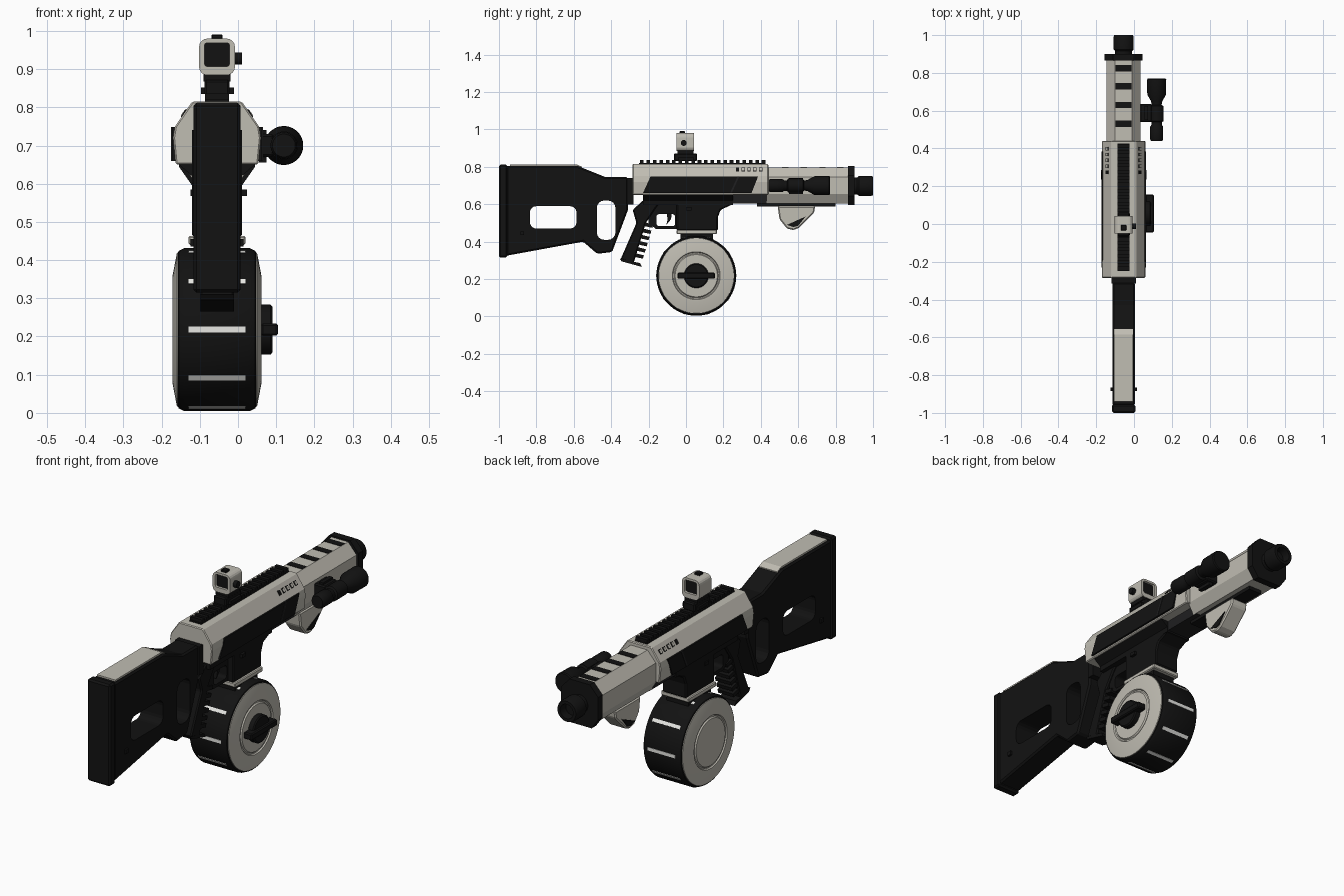
import bpy, bmesh, math
from mathutils import Vector

if "Cube" in bpy.data.objects:
    bpy.data.objects.remove(bpy.data.objects["Cube"])

CX = -0.055  # centre plane of the main body


def material(name, rgb):
    m = bpy.data.materials.new(name)
    m.use_nodes = True
    m.diffuse_color = (*rgb, 1)
    b = next(n for n in m.node_tree.nodes if n.type == 'BSDF_PRINCIPLED')
    b.inputs["Base Color"].default_value = (*rgb, 1)
    b.inputs["Roughness"].default_value = 0.6
    return m


LIGHT = material("warm light grey", (0.53, 0.51, 0.45))
BLACK = material("matte black", (0.006, 0.006, 0.006))
DARK = material("charcoal", (0.014, 0.014, 0.015))
WHITE = material("off white", (0.85, 0.85, 0.82))


def finish(name, bm, mat, bevel=0, smooth=False):
    bmesh.ops.recalc_face_normals(bm, faces=bm.faces)
    me = bpy.data.meshes.new(name)
    bm.to_mesh(me)
    bm.free()
    me.materials.append(mat)
    ob = bpy.data.objects.new(name, me)
    bpy.context.collection.objects.link(ob)
    if bevel:
        mod = ob.modifiers.new("Edge bevel", 'BEVEL')
        mod.width, mod.segments, mod.limit_method = bevel, 1, 'ANGLE'
    if smooth:
        bpy.ops.object.select_all(action='DESELECT')
        ob.select_set(True)
        bpy.context.view_layer.objects.active = ob
        bpy.ops.object.shade_smooth_by_angle(angle=math.radians(35))
    return ob


def prism(name, pts, axis, lo, hi, mat, bevel=0):
    """Extrude a (y, z) outline along x, or an (x, z) outline along y; x is relative to CX."""
    bm = bmesh.new()
    def at(p, d):
        return (CX + d, p[0], p[1]) if axis == 'x' else (CX + p[0], d, p[1])
    face = bm.faces.new([bm.verts.new(at(p, lo)) for p in pts])
    res = bmesh.ops.extrude_face_region(bm, geom=[face])
    move = Vector((hi - lo, 0, 0) if axis == 'x' else (0, hi - lo, 0))
    bmesh.ops.translate(bm, vec=move, verts=[g for g in res["geom"] if isinstance(g, bmesh.types.BMVert)])
    return finish(name, bm, mat, bevel)


def box(name, x, y, z, mat, bevel=0):
    return prism(name, [(y[0], z[0]), (y[1], z[0]), (y[1], z[1]), (y[0], z[1])], 'x', x[0], x[1], mat, bevel)


def lathe(name, profile, axis, centre, mat, n=32):
    """Revolve (distance, radius) points about a line along x or y."""
    bm = bmesh.new()
    rings = []
    for d, r in profile:
        ring = []
        for i in range(n):
            a = math.tau * (i + 0.5) / n
            u, w = r * math.cos(a), r * math.sin(a)
            co = (d, u, w) if axis == 'x' else (u, d, w)
            ring.append(bm.verts.new(Vector(co) + Vector(centre)))
        rings.append(ring)
    for a, b in zip(rings, rings[1:]):
        for i in range(n):
            j = (i + 1) % n
            bm.faces.new((a[i], a[j], b[j], b[i]))
    bm.faces.new(rings[0])
    bm.faces.new(rings[-1])
    return finish(name, bm, mat, smooth=n > 12)


def rounded(c, d, w, h, r, steps=4):
    pts = []
    for q, (sx, sz) in enumerate([(1, 1), (-1, 1), (-1, -1), (1, -1)]):
        for k in range(steps + 1):
            a = math.pi / 2 * (q + k / steps)
            pts.append((c + sx * (w / 2 - r) + r * math.cos(a), d + sz * (h / 2 - r) + r * math.sin(a)))
    return pts


def cut(ob, cutter):
    mod = ob.modifiers.new("Opening", 'BOOLEAN')
    mod.operation, mod.solver, mod.object = 'DIFFERENCE', 'EXACT', cutter
    ev = ob.evaluated_get(bpy.context.evaluated_depsgraph_get())
    ob.data = bpy.data.meshes.new_from_object(ev)
    ob.modifiers.clear()
    bpy.data.objects.remove(cutter)


# Shoulder stock with two openings, pad and cheek plate
stock = prism("stock", [(-0.96, 0.805), (-0.58, 0.805), (-0.43, 0.745), (-0.31, 0.745), (-0.31, 0.57),
                        (-0.395, 0.345), (-0.475, 0.335), (-0.55, 0.4), (-0.96, 0.325)],
              'x', -0.06, 0.06, BLACK, 0.008)
cut(stock, prism("stock_cutter", rounded(-0.71, 0.53, 0.25, 0.12, 0.035), 'x', -0.2, 0.2, BLACK))
cut(stock, prism("stock_cutter", rounded(-0.427, 0.515, 0.1, 0.21, 0.04), 'x', -0.2, 0.2, BLACK))
box("butt_pad", (-0.062, 0.062), (-1, -0.955), (0.315, 0.812), BLACK, 0.008)
prism("cheek_plate", [(-0.94, 0.8), (-0.94, 0.813), (-0.585, 0.813), (-0.555, 0.8), (-0.555, 0.785)],
      'x', -0.05, 0.05, LIGHT)
box("stock_pin", (-0.07, 0.07), (-0.885, -0.865), (0.435, 0.455), BLACK)
box("stock_collar", (-0.065, 0.065), (-0.315, -0.28), (0.6, 0.74), BLACK)

# Receiver shell
shell = [(0.065, 0.815), (0.11, 0.75), (0.115, 0.72), (0.108, 0.65)]
prism("receiver", shell + [(-x, z) for x, z in reversed(shell)], 'y', -0.285, 0.44, LIGHT, 0.004)
lower = [(0.105, 0.655), (0.065, 0.62), (0.065, 0.595)]
prism("lower_receiver", lower + [(-x, z) for x, z in reversed(lower)], 'y', -0.23, 0.25, BLACK)
for s, side in ((1, "left"), (-1, "right")):
    def plate(name, pts, mat, out=0.118):
        prism(side + name, pts, 'x', s * 0.1, s * out, mat)
    plate("_side_panel", [(-0.23, 0.66), (-0.19, 0.748), (0.385, 0.748), (0.35, 0.66)], BLACK)
    plate("_panel_slash", [(0.235, 0.66), (0.275, 0.748), (0.285, 0.748), (0.245, 0.66)], DARK, 0.12)
    # Row of small marks on the sloped shoulder
    for i in range(5):
        y = 0.275 + i * 0.031
        quad = [(s * (0.065 + 0.045 * t + o), 0.815 - 0.065 * t + o * 0.7)
                for t, o in ((0.32, -0.004), (0.62, -0.004), (0.62, 0.002), (0.32, 0.002))]
        prism(side + "_shoulder_mark", quad, 'y', y - 0.009, y + 0.009, BLACK)
        if i:
            inner = [(s * (0.065 + 0.045 * t + o), 0.815 - 0.065 * t + o * 0.7)
                     for t, o in ((0.37, -0.003), (0.57, -0.003), (0.57, 0.003), (0.37, 0.003))]
            prism(side + "_mark_centre", inner, 'y', y - 0.006, y + 0.006, LIGHT)

# Toothed top rail
box("top_rail_base", (-0.032, 0.032), (-0.25, 0.425), (0.81, 0.821), BLACK)
for i in range(20):
    y = -0.245 + i * 0.0342
    box("rail_tooth", (-0.032, 0.032), (y, y + 0.019), (0.82, 0.836), BLACK)

# Reflex sight
box("sight_base", (-0.033, 0.033), (-0.065, 0.06), (0.83, 0.872), BLACK, 0.006)
box("sight_clamp", (-0.042, 0.045), (-0.04, 0.04), (0.835, 0.852), BLACK)
box("sight_riser", (-0.035, 0.035), (-0.045, 0.04), (0.868, 0.888), BLACK)
sight = prism("sight_housing", rounded(0, 0.932, 0.094, 0.096, 0.022), 'y', -0.05, 0.043, LIGHT)
cut(sight, prism("sight_cutter", rounded(0, 0.938, 0.066, 0.062, 0.008), 'y', -0.2, 0.2, LIGHT))
prism("sight_lens", rounded(0, 0.938, 0.068, 0.064, 0.008), 'y', -0.038, 0.031, BLACK)
lathe("sight_side_knob", [(0, 0.016), (0.022, 0.016)], 'x', (-0.012, -0.012, 0.928), BLACK, 16)
box("sight_top_button", (-0.015, 0.015), (-0.035, -0.005), (0.978, 0.991), BLACK, 0.003)

# Fore-end shroud with vent slots
hexa = [(0.045, 0.797), (0.09, 0.745), (0.09, 0.655), (0.06, 0.605)]
prism("fore_shroud", hexa + [(-x, z) for x, z in reversed(hexa)], 'y', 0.43, 0.868, LIGHT)
for y in (0.53, 0.63, 0.73, 0.825):
    box("vent_slot", (-0.043, 0.043), (y - 0.017, y + 0.017), (0.79, 0.799), BLACK)
cap = [(0.055, 0.805), (0.1, 0.755), (0.1, 0.645), (0.065, 0.595)]
prism("shroud_end_cap", cap + [(-x, z) for x, z in reversed(cap)], 'y', 0.865, 0.9, BLACK)
lathe("muzzle", [(0.89, 0.045), (0.915, 0.045), (0.925, 0.054), (0.99, 0.054), (1, 0.05),
                 (1, 0.035), (0.96, 0.033)], 'y', (CX, 0, 0.698), BLACK, 24)
box("bottom_rail", (-0.035, 0.035), (0.38, 0.8), (0.588, 0.607), BLACK)
prism("rail_bridge", [(0.2, 0.655), (0.45, 0.655), (0.45, 0.603), (0.25, 0.603)], 'x', -0.06, 0.06, DARK)

# Angled foregrip
prism("foregrip", [(0.49, 0.59), (0.69, 0.59), (0.685, 0.555), (0.605, 0.475), (0.575, 0.462),
                   (0.54, 0.47), (0.5, 0.52)], 'x', -0.045, 0.045, LIGHT, 0.006)
prism("foregrip_inset", [(0.54, 0.49), (0.64, 0.535), (0.6, 0.485), (0.575, 0.478)], 'x', -0.049, 0.049, BLACK)

# Side torch
lathe("torch", [(0.44, 0.03), (0.45, 0.035), (0.515, 0.035), (0.525, 0.028), (0.54, 0.028), (0.545, 0.037),
                (0.625, 0.037), (0.63, 0.026), (0.65, 0.03), (0.685, 0.05), (0.765, 0.051), (0.77, 0.047)],
      'y', (0.12, 0, 0.7), BLACK)
box("torch_mount", (0.085, 0.15), (0.54, 0.635), (0.67, 0.73), BLACK, 0.006)
box("torch_clamp", (0.11, 0.13), (0.55, 0.625), (0.655, 0.74), BLACK)

# Magazine well, trigger and guard
prism("magazine_well", [(-0.05, 0.62), (0.25, 0.62), (0.25, 0.6), (0.185, 0.57), (0.17, 0.53),
                        (0.17, 0.46), (-0.05, 0.46)], 'x', -0.065, 0.065, BLACK, 0.006)
guard = prism("trigger_guard", [(-0.2, 0.61), (-0.03, 0.61), (-0.03, 0.467), (-0.16, 0.467), (-0.2, 0.5)],
              'x', -0.035, 0.035, BLACK)
cut(guard, prism("guard_cutter", rounded(-0.108, 0.515, 0.1, 0.065, 0.015), 'x', -0.2, 0.2, BLACK))
prism("trigger", [(-0.105, 0.56), (-0.075, 0.56), (-0.08, 0.52), (-0.105, 0.49), (-0.098, 0.52)],
      'x', -0.012, 0.012, BLACK)
box("control_button", (-0.07, 0.078), (0, 0.03), (0.568, 0.585), BLACK)

# Pistol grip with finger ridges
prism("pistol_grip", [(-0.23, 0.62), (-0.13, 0.62), (-0.165, 0.575), (-0.215, 0.5), (-0.28, 0.285),
                      (-0.35, 0.305), (-0.265, 0.5), (-0.285, 0.57)], 'x', -0.045, 0.045, BLACK, 0.006)
for i in range(6):
    t = i / 5
    y, z = -0.21 - 0.05 * t, 0.5 - 0.165 * t
    prism("grip_ridge", [(y - 0.03, z + 0.008), (y + 0.035, z - 0.008), (y + 0.03, z - 0.026), (y - 0.035, z - 0.012)],
          'x', -0.042, 0.042, BLACK)
prism("grip_foot", [(-0.355, 0.31), (-0.245, 0.285), (-0.235, 0.265), (-0.345, 0.295)], 'x', -0.045, 0.045, BLACK)

# Drum magazine
DY, DZ = 0.055, 0.218
box("magazine_collar", (-0.075, 0.075), (-0.05, 0.165), (0.44, 0.463), LIGHT, 0.004)
box("magazine_neck", (-0.06, 0.06), (-0.03, 0.145), (0.38, 0.45), BLACK)
lathe("drum_body", [(-0.105, 0.195), (-0.1, 0.207), (-0.085, 0.214), (0.085, 0.214), (0.1, 0.207), (0.105, 0.195)],
      'x', (CX, DY, DZ), BLACK, 48)
for s, side in ((1, "left"), (-1, "right")):
    lathe(side + "_drum_cover", [(s * d, r) for d, r in ((0.095, 0.204), (0.105, 0.201), (0.117, 0.138), (0.117, 0.128),
                                 (0.111, 0.124), (0.111, 0.118), (0.117, 0.113))], 'x', (CX, DY, DZ), LIGHT, 48)
for i in range(10):
    a = math.tau * i / 10
    strip = box("drum_strip", (-0.075, 0.075), (0.2, 0.2155), (-0.008, 0.008), WHITE)
    strip.rotation_euler.x = a + math.pi
    strip.location = (0, DY, DZ)
lathe("winder_disc", [(0.11, 0.066), (0.14, 0.066), (0.145, 0.06)], 'x', (CX, DY, DZ), BLACK)
box("winder_handle", (0.115, 0.16), (DY - 0.1, DY + 0.1), (DZ - 0.016, DZ + 0.016), BLACK, 0.005)
